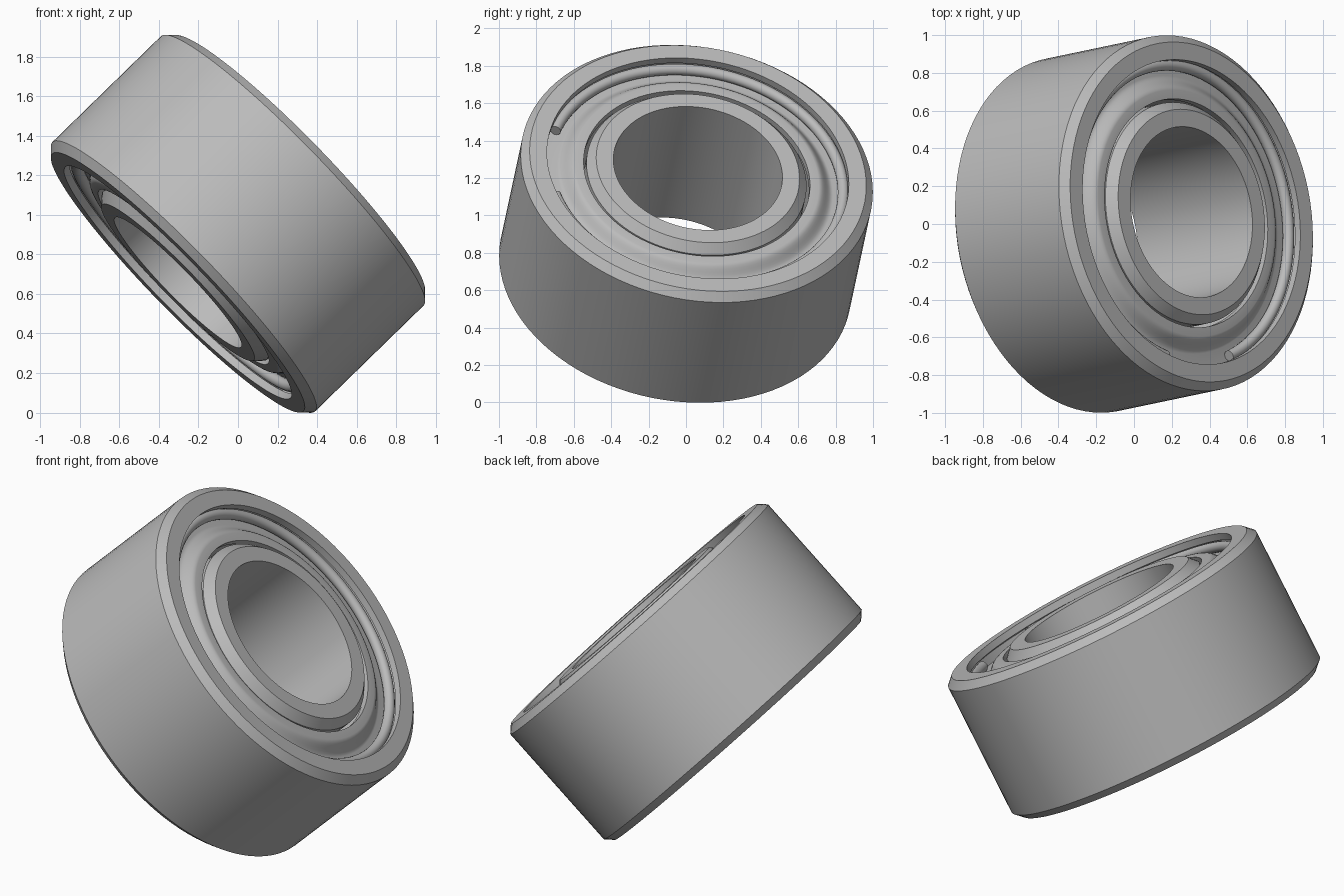
import bpy, bmesh, math
from mathutils import Matrix, Vector

cube = bpy.data.objects.get("Cube")
if cube:
    bpy.data.objects.remove(cube)

# Steel material
steel = bpy.data.materials.new("grey_steel")
steel.use_nodes = True
GREY = (0.5, 0.5, 0.5, 1)
steel.diffuse_color = GREY
steel.node_tree.nodes["Principled BSDF"].inputs["Base Color"].default_value = GREY

# Tilted frame: local z is the bearing axis, local -y the clip opening
axis = Vector((0.708, 0.148, 0.6905)).normalized()
side = (Vector((0, 1, 0)) - axis * axis.y).normalized()
across = side.cross(axis)
TILT = Matrix.Translation((0, 0, 0.955)) @ Matrix((across, side, axis)).transposed().to_4x4()

SEGMENTS = 96
R, H, C = 0.952, 0.43, 0.042      # outer radius, half width, chamfer


def lathe(name, profile, start=0.0, sweep=math.tau, flip=1):
    """Sweep a closed (radius, height) profile round the axis."""
    full = sweep >= math.tau - 1e-6
    count = SEGMENTS if full else SEGMENTS + 1
    bm = bmesh.new()
    rings = []
    for i in range(count):
        a = start + sweep * i / SEGMENTS
        rings.append([bm.verts.new((r * math.cos(a), r * math.sin(a), z * flip))
                      for r, z in profile])
    n = len(profile)
    for i in range(SEGMENTS):
        p, q = rings[i], rings[(i + 1) % count]
        for j in range(n):
            k = (j + 1) % n
            bm.faces.new((p[j], q[j], q[k], p[k]))
    if not full:
        bm.faces.new(rings[0])
        bm.faces.new(rings[-1])
    bmesh.ops.recalc_face_normals(bm, faces=bm.faces)
    bm.transform(TILT)
    mesh = bpy.data.meshes.new(name)
    bm.to_mesh(mesh)
    bm.free()
    mesh.materials.append(steel)
    ob = bpy.data.objects.new(name, mesh)
    bpy.context.collection.objects.link(ob)
    bpy.ops.object.select_all(action="DESELECT")
    ob.select_set(True)
    bpy.context.view_layer.objects.active = ob
    bpy.ops.object.shade_smooth_by_angle(angle=math.radians(30))
    return ob


def symmetric(half):
    """Add the lower half of a profile listed from its top half."""
    return half + [(r, -z) for r, z in reversed(half)]


# Outer ring with chamfered rim and a clip groove on each side
lathe("outer_ring", symmetric([
    (R, H - C), (R - C, H), (0.816, H), (0.816, 0.39),
    (0.84, 0.38), (0.84, 0.29), (0.79, 0.29)]))

# Inner ring with plain bore and chamfered shoulder
lathe("inner_ring", symmetric([(0.457, H), (0.55, H), (0.595, 0.38)])[::-1])

# Dished shield: low outer rim easing up to a raised inner lip
STEPS = 8
slope = []
for i in range(STEPS + 1):
    u = i / STEPS
    slope.append((0.66 + 0.085 * u, 0.36 + 0.03 * math.cos(math.pi * u)))
shield = [(0.612, 0.39)] + slope + [(0.835, 0.33), (0.835, 0.30), (0.74, 0.30),
                                    (0.66, 0.35), (0.612, 0.35)]

# Round wire clip, open at one place
wire = [(0.797 + 0.03 * math.cos(math.tau * i / 16),
         0.36 + 0.03 * math.sin(math.tau * i / 16)) for i in range(16)]
GAP = math.radians(17.5)

for label, flip in (("upper", 1), ("lower", -1)):
    lathe(label + "_shield", shield, flip=flip)
    lathe(label + "_retaining_clip", wire, -math.pi / 2 + GAP,
          math.tau - 2 * GAP, flip)
